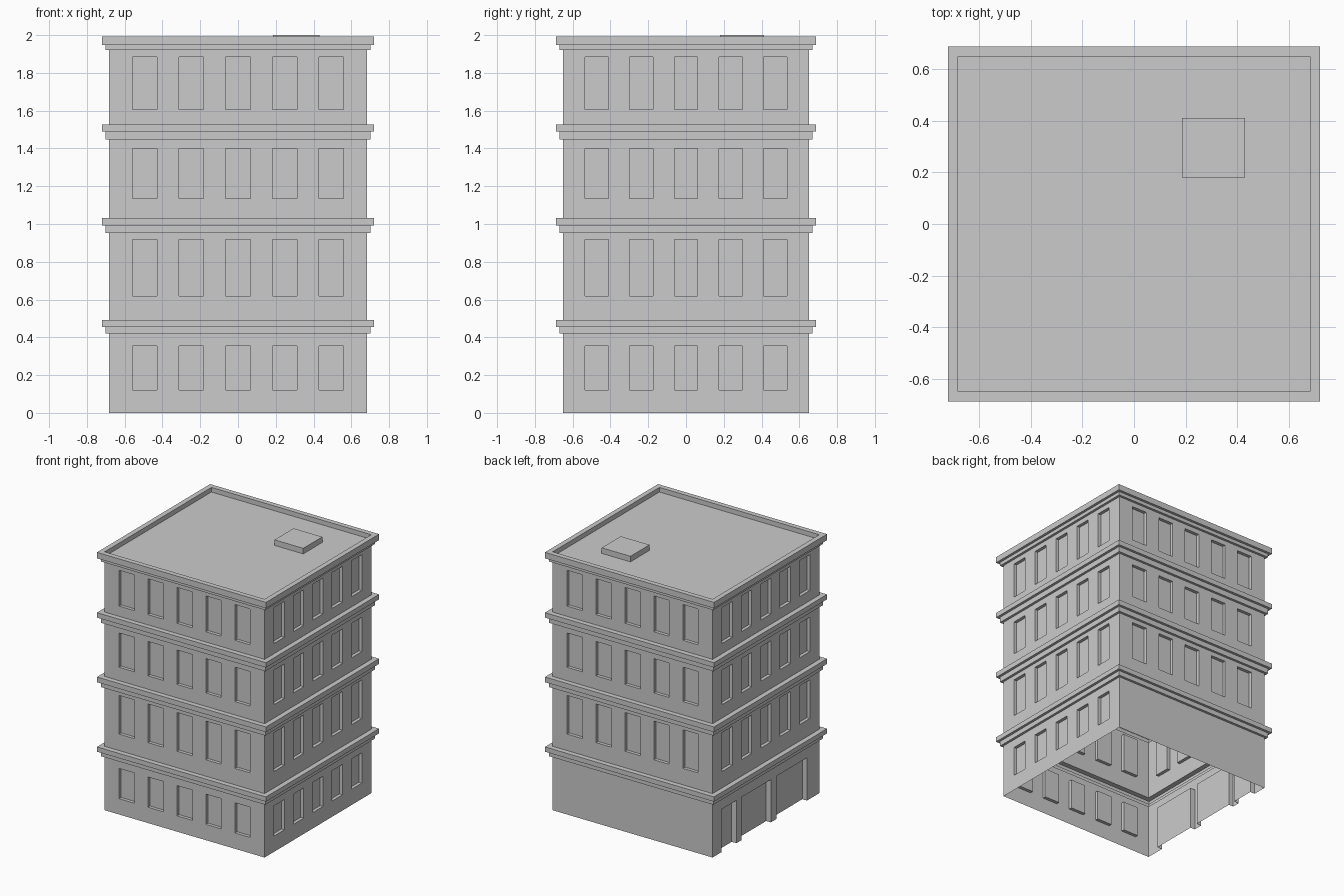
import bpy, bmesh
from mathutils import Vector

if "Cube" in bpy.data.objects:
    bpy.data.objects.remove(bpy.data.objects["Cube"])

WX, WY = 0.682, 0.65                       # wall half sizes
Z = Vector((0, 0, 1))
# four sides: along-wall direction, outward direction, distance, half length
SIDES = {
    "front": (Vector((1, 0, 0)), Vector((0, -1, 0)), WY, WX),
    "right": (Vector((0, 1, 0)), Vector((1, 0, 0)), WX, WY),
    "back": (Vector((-1, 0, 0)), Vector((0, 1, 0)), WY, WX),
    "left": (Vector((0, -1, 0)), Vector((-1, 0, 0)), WX, WY),
}


def finish(bm, name):
    bmesh.ops.remove_doubles(bm, verts=bm.verts, dist=1e-5)
    me = bpy.data.meshes.new(name)
    bm.to_mesh(me)
    bm.free()
    ob = bpy.data.objects.new(name, me)
    bpy.context.collection.objects.link(ob)
    return ob


def wall(name, side, z0, z1, openings, oz0, oz1, depth):
    """Single-skin wall with a row of recessed panels."""
    d, n, dist, half = SIDES[side]
    bm = bmesh.new()

    def quad(*pts):
        bm.faces.new([bm.verts.new(d * u + n * (dist - r) + Z * z) for u, r, z in pts])

    def flat(u0, u1, a, b, r=0.0):
        quad((u0, r, a), (u1, r, a), (u1, r, b), (u0, r, b))

    us = [-half] + [u for o in openings for u in o] + [half]
    for i in range(len(us) - 1):
        u0, u1 = us[i], us[i + 1]
        if i % 2 == 0:                     # plain strip between openings
            if oz0 > z0:
                flat(u0, u1, z0, oz0)
            flat(u0, u1, oz0, oz1)
            flat(u0, u1, oz1, z1)
            continue
        if oz0 > z0:                       # below the panel, and its sill
            flat(u0, u1, z0, oz0)
            quad((u0, 0, oz0), (u1, 0, oz0), (u1, depth, oz0), (u0, depth, oz0))
        flat(u0, u1, oz1, z1)
        flat(u0, u1, oz0, oz1, depth)
        quad((u0, depth, oz1), (u1, depth, oz1), (u1, 0, oz1), (u0, 0, oz1))
        quad((u0, 0, oz0), (u0, depth, oz0), (u0, depth, oz1), (u0, 0, oz1))
        quad((u1, depth, oz0), (u1, 0, oz0), (u1, 0, oz1), (u1, depth, oz1))
    finish(bm, name)


def rings(name, profile, cap=False):
    """Sweep an (offset from wall, z) profile round the rectangle."""
    bm = bmesh.new()
    loops = [[bm.verts.new((sx * (WX + o), sy * (WY + o), z))
              for sx, sy in ((-1, -1), (1, -1), (1, 1), (-1, 1))] for o, z in profile]
    for a, b in zip(loops, loops[1:]):
        for i in range(4):
            j = (i + 1) % 4
            bm.faces.new((a[i], a[j], b[j], b[i]))
    if cap:
        bm.faces.new(loops[-1])
    finish(bm, name)


def windows(side):
    step, w = (0.247, 0.065) if side in ("front", "back") else (0.236, 0.062)
    return [(k * step - w, k * step + w) for k in range(-2, 3)]


# storeys: wall bottom, wall top, window bottom, window top
STOREYS = [(0.0, 0.419, 0.122, 0.355), (0.493, 0.952, 0.62, 0.918),
           (1.032, 1.448, 1.135, 1.40), (1.528, 1.92, 1.607, 1.883)]
DOORS = [(-0.54, -0.36), (-0.30, 0.06), (0.13, 0.50)]

for f, (z0, z1, a, b) in enumerate(STOREYS):
    for side in SIDES:
        name = f"{side}_wall_{f}"
        if f == 0 and side == "left":      # ground floor doors
            wall(name, side, z0, z1, DOORS, 0.0, 0.33, 0.04)
        elif f == 0 and side == "back":    # blank ground floor wall
            wall(name, side, z0, z1, [], 0.0, 0.33, 0.0)
        else:
            wall(name, side, z0, z1, windows(side), a, b, 0.025)

# stepped cornices between storeys
for f, (z0, zm, z1) in enumerate([(0.419, 0.456, 0.493), (0.952, 0.992, 1.032),
                                  (1.448, 1.49, 1.528)]):
    rings(f"cornice_{f}", [(0, z0), (0.019, z0), (0.019, zm), (0.039, zm), (0.039, z1), (0, z1)])

# top cornice, parapet and roof deck
rings("roof_parapet", [(0, 1.92), (0.019, 1.92), (0.019, 1.947), (0.039, 1.947),
                       (0.039, 1.993), (0, 1.993), (0, 1.957)], cap=True)

# roof hatch
bm = bmesh.new()
bmesh.ops.create_cube(bm, size=1)
bmesh.ops.scale(bm, vec=(0.245, 0.232, 0.043), verts=bm.verts)
bmesh.ops.translate(bm, vec=(0.308, 0.296, 1.9785), verts=bm.verts)
finish(bm, "roof_hatch")
